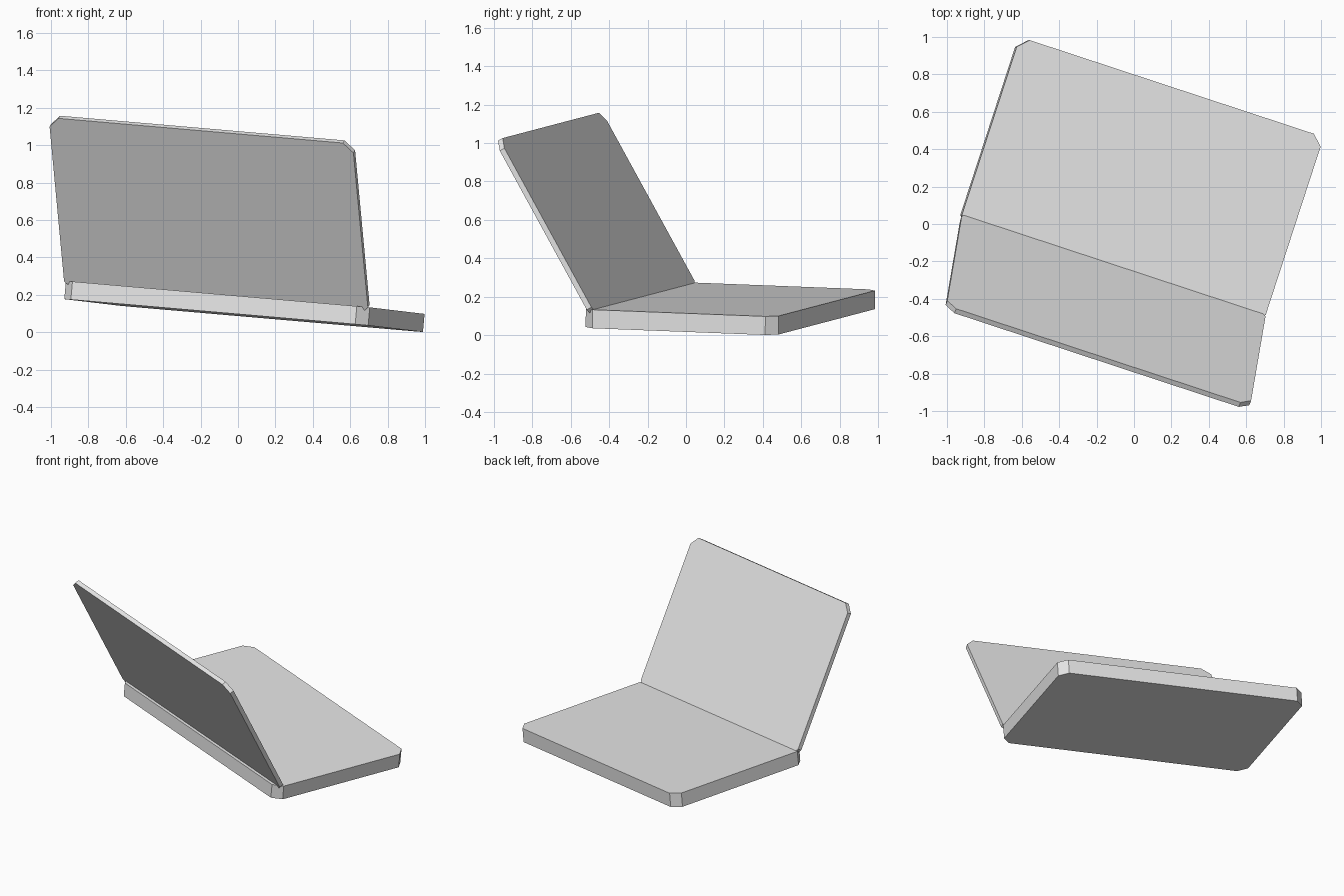
import bpy, bmesh
from math import radians
from mathutils import Matrix, Vector

cube = bpy.data.objects.get("Cube")
if cube:
    bpy.data.objects.remove(cube, do_unlink=True)

WIDTH, DEPTH, CHAMFER = 1.716, 1.056, 0.055

# One plain grey for the whole device
grey = bpy.data.materials.new("plain grey")
grey.use_nodes = True
colour = (0.8, 0.8, 0.8, 1)
grey.diffuse_color = colour
grey.node_tree.nodes["Principled BSDF"].inputs["Base Color"].default_value = colour


def plate(name, start, thickness, matrix):
    """Slab with four cut corners; its top face lies on local z = 0."""
    bm = bmesh.new()
    bmesh.ops.create_cube(bm, size=1)
    bmesh.ops.scale(bm, vec=(WIDTH, DEPTH, thickness), verts=bm.verts)
    bmesh.ops.translate(bm, vec=(0, start + DEPTH / 2, -thickness / 2), verts=bm.verts)
    upright = [e for e in bm.edges
               if abs(e.verts[0].co.z - e.verts[1].co.z) > thickness / 2]
    bmesh.ops.bevel(bm, geom=upright, offset=CHAMFER, segments=1, affect='EDGES')
    bmesh.ops.recalc_face_normals(bm, faces=bm.faces)
    mesh = bpy.data.meshes.new(name)
    bm.to_mesh(mesh)
    bm.free()
    mesh.materials.append(grey)
    obj = bpy.data.objects.new(name, mesh)
    bpy.context.collection.objects.link(obj)
    obj.matrix_world = matrix
    return obj


# Hinge frame: the whole device is turned and slightly tilted
across = Vector((0.947, -0.312, -0.082)).normalized()
normal = across.cross(Vector((0.312, 0.949, -0.037))).normalized()
forward = normal.cross(across)
hinge = Matrix((across, forward, normal)).transposed().to_4x4()
hinge.translation = (-0.1075, -0.2175, 0.203)

# Keyboard half, then the thin screen half opened about the hinge line
plate("laptop_base", -0.056, 0.097, hinge)
lid_turn = Matrix.Rotation(radians(120.8), 4, 'X')
# The screen faces the keyboard, so its slab lies behind the hinge plane
lid_shift = Matrix.Scale(-1, 4, (0, 0, 1))
lid = plate("laptop_lid", -0.04, 0.029, hinge @ lid_turn)
lid.data.transform(lid_shift)
lid.data.flip_normals()
lid.data.update()
